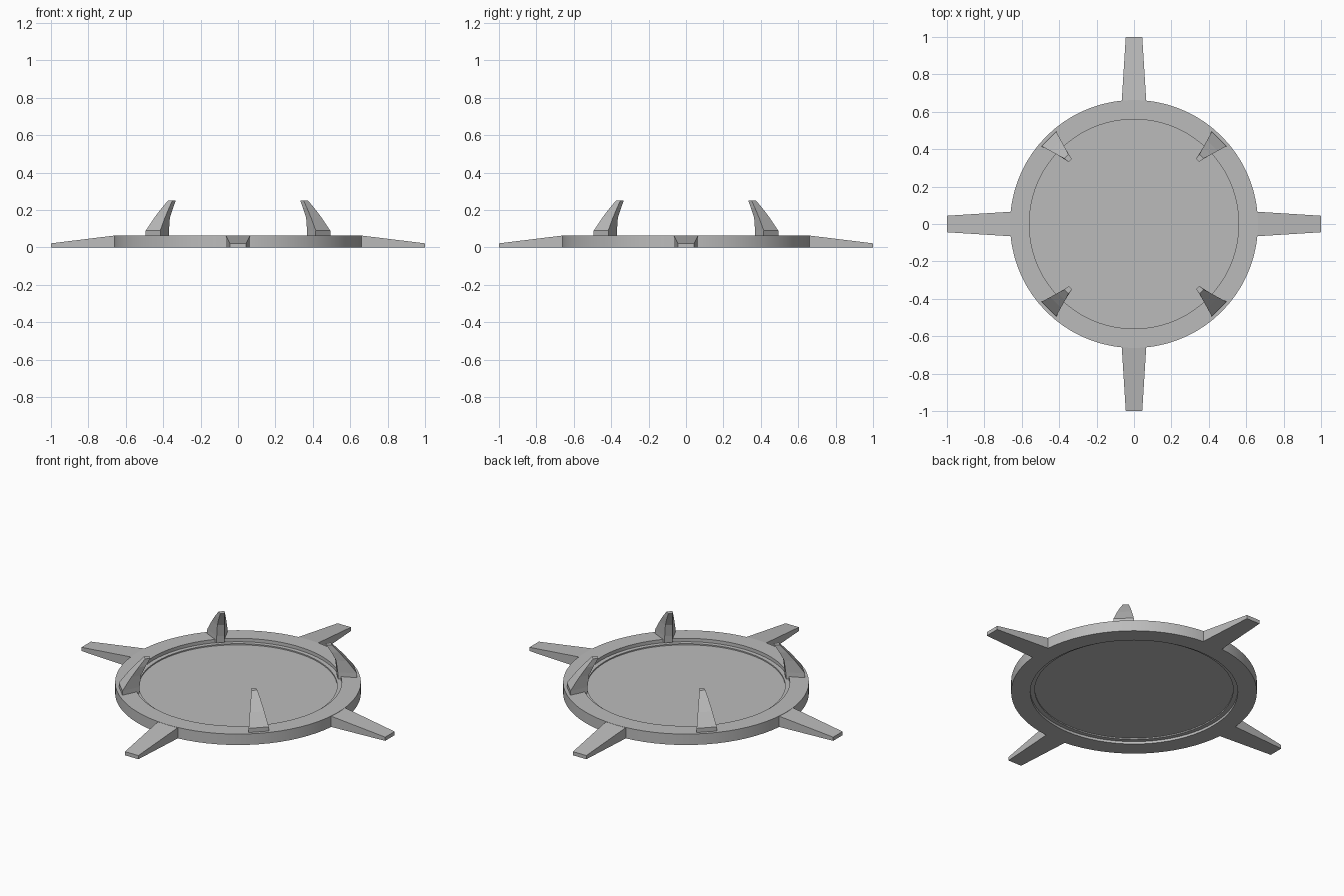
import bpy, bmesh, math
from mathutils import Matrix

cube = bpy.data.objects.get("Cube")
if cube:
    bpy.data.objects.remove(cube, do_unlink=True)

grey = bpy.data.materials.new("plain grey")
grey.use_nodes = True
colour = (0.5, 0.5, 0.5, 1)
grey.diffuse_color = colour
grey.node_tree.nodes["Principled BSDF"].inputs["Base Color"].default_value = colour


def finish(bm, name, smooth=False):
    bmesh.ops.recalc_face_normals(bm, faces=bm.faces)
    mesh = bpy.data.meshes.new(name)
    bm.to_mesh(mesh)
    bm.free()
    obj = bpy.data.objects.new(name, mesh)
    bpy.context.collection.objects.link(obj)
    mesh.materials.append(grey)
    if smooth:
        bpy.ops.object.select_all(action="DESELECT")
        obj.select_set(True)
        bpy.context.view_layer.objects.active = obj
        bpy.ops.object.shade_smooth_by_angle(angle=math.radians(30))
    return obj


def lathe(name, profile, segments=72):
    """Spin a profile of (radius, height) points about z."""
    bm = bmesh.new()
    verts = [bm.verts.new((r, 0, z)) for r, z in profile]
    edges = [bm.edges.new(pair) for pair in zip(verts, verts[1:])]
    bmesh.ops.spin(bm, geom=verts + edges, cent=(0, 0, 0), axis=(0, 0, 1),
                   angle=math.tau, steps=segments)
    bmesh.ops.remove_doubles(bm, verts=bm.verts, dist=0.0005)
    return finish(bm, name, smooth=True)


def loft(name, sections, angle):
    """Join four-cornered sections end to end, then turn the part about z."""
    bm = bmesh.new()
    loops = [[bm.verts.new(p) for p in s] for s in sections]
    for a, b in zip(loops, loops[1:]):
        for i in range(4):
            j = (i + 1) % 4
            bm.faces.new((a[i], a[j], b[j], b[i]))
    bm.faces.new(loops[0])
    bm.faces.new(loops[-1])
    bm.transform(Matrix.Rotation(angle, 4, "Z"))
    return finish(bm, name)


# Rim and recessed plate, with a small step between them on both sides
TOP = 0.065
lathe("rim_and_plate", [
    (0, 0.022), (0.535, 0.022), (0.535, 0.015), (0.56, 0.015), (0.56, 0),
    (0.663, 0), (0.663, TOP), (0.56, TOP), (0.56, 0.045), (0.535, 0.045),
    (0.535, 0.038), (0, 0.038)])


# Tapered arms: distance, half width, height
def arm_section(x, w, h):
    return [(x, -w, 0), (x, w, 0), (x, w, h), (x, -w, h)]


arm = [arm_section(0.65, 0.066, TOP), arm_section(1.0, 0.044, 0.022)]
for i, side in enumerate(("left", "back", "right", "front")):
    loft(side + "_arm", arm, i * math.pi / 2)


# Curved claws: height, outer distance and half width, inner distance and half width
def claw_section(z, ro, wo, ri, wi):
    return [(ro, -wo, z), (ro, wo, z), (ri, wi, z), (ri, -wi, z)]


claw = [claw_section(*s) for s in (
    (0.05, 0.643, 0.057, 0.545, 0.021),
    (0.09, 0.643, 0.055, 0.543, 0.021),
    (0.16, 0.592, 0.040, 0.534, 0.019),
    (0.21, 0.550, 0.028, 0.508, 0.016),
    (0.252, 0.512, 0.016, 0.482, 0.012))]
for i, corner in enumerate(("back_left", "back_right", "front_right", "front_left")):
    loft(corner + "_claw", claw, math.pi / 4 + i * math.pi / 2)
